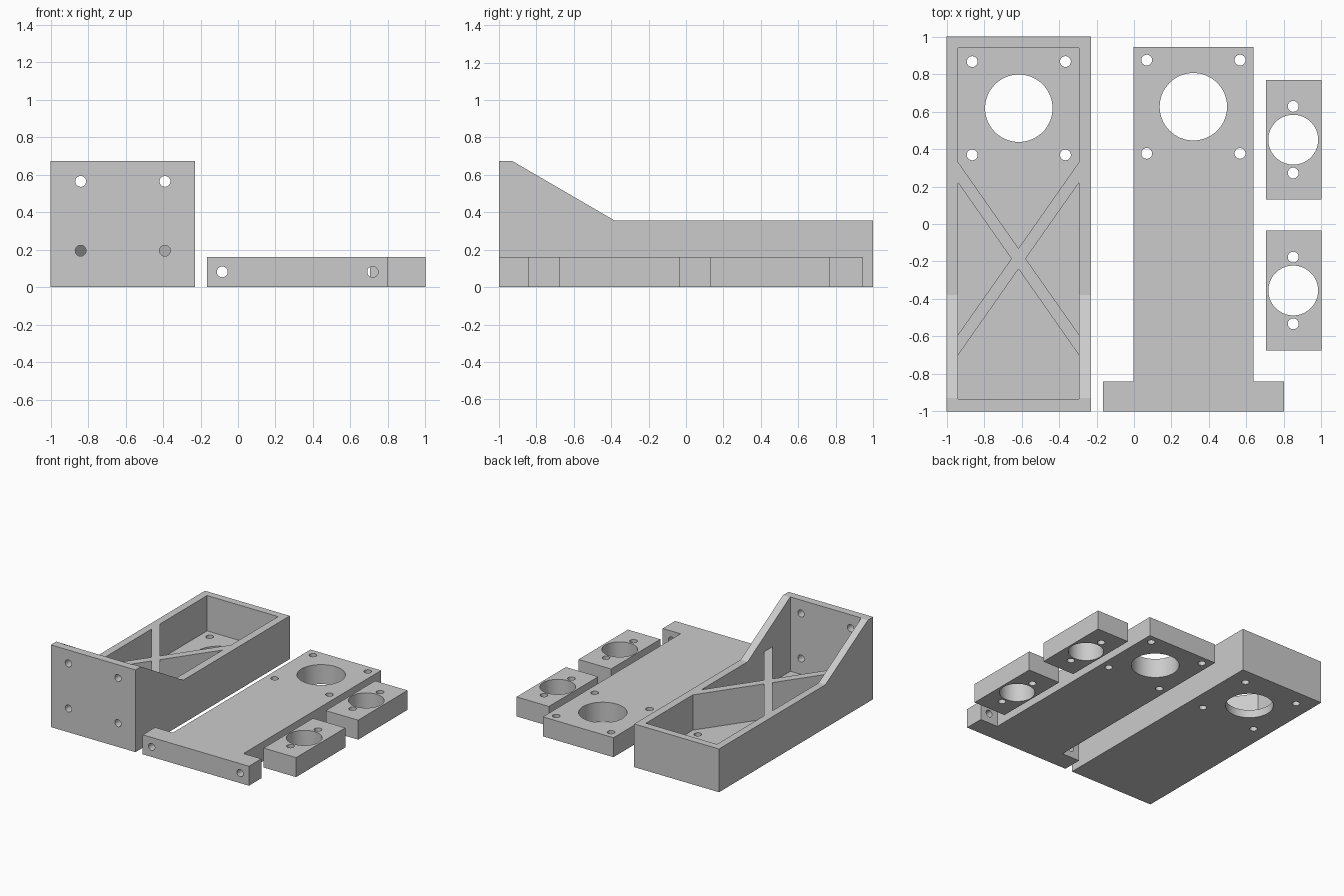
import bpy, bmesh, math
from mathutils import Matrix, Vector

cube = bpy.data.objects.get("Cube")
if cube:
    bpy.data.objects.remove(cube, do_unlink=True)

grey = bpy.data.materials.new("plain grey")
grey.use_nodes = True
grey.diffuse_color = (0.6, 0.6, 0.6, 1)
grey.node_tree.nodes["Principled BSDF"].inputs["Base Color"].default_value = (0.6, 0.6, 0.6, 1)

BAR = 0.16      # height of the flat parts
WALL = 0.065    # tray wall and floor thickness
RIM = 0.355     # tray rim height
PIN = 0.029     # screw hole radius


def make_object(name, bm):
    bmesh.ops.recalc_face_normals(bm, faces=bm.faces)
    mesh = bpy.data.meshes.new(name)
    bm.to_mesh(mesh)
    bm.free()
    mesh.materials.append(grey)
    obj = bpy.data.objects.new(name, mesh)
    bpy.context.collection.objects.link(obj)
    return obj


def prism(name, outline, depth):
    """Extrude a closed outline of 3D points along depth."""
    bm = bmesh.new()
    face = bm.faces.new([bm.verts.new(p) for p in outline])
    moved = bmesh.ops.extrude_face_region(bm, geom=[face])["geom"]
    bmesh.ops.translate(bm, vec=depth,
                        verts=[v for v in moved if isinstance(v, bmesh.types.BMVert)])
    return make_object(name, bm)


def plan(name, points, low, high):
    return prism(name, [(x, y, low) for x, y in points], Vector((0, 0, high - low)))


def rectangle(x0, x1, y0, y1):
    return [(x0, y0), (x1, y0), (x1, y1), (x0, y1)]


def cut(obj, cutter):
    """Subtract the cutter for good and remove it."""
    mod = obj.modifiers.new("cut", 'BOOLEAN')
    mod.operation, mod.solver, mod.object = 'DIFFERENCE', 'EXACT', cutter
    bpy.context.view_layer.update()
    result = obj.evaluated_get(bpy.context.evaluated_depsgraph_get())
    mesh = bpy.data.meshes.new_from_object(result)
    obj.modifiers.clear()
    obj.data = mesh
    bpy.data.objects.remove(cutter, do_unlink=True)


def drill(obj, holes):
    """Each hole is (centre, radius, depth, axis)."""
    bm = bmesh.new()
    for centre, radius, depth, axis in holes:
        turn = Matrix.Rotation(math.pi / 2, 4, 'X') if axis == 'Y' else Matrix()
        bmesh.ops.create_cone(bm, cap_ends=True, segments=64 if radius > 0.1 else 32,
                              radius1=radius, radius2=radius, depth=depth,
                              matrix=Matrix.Translation(centre) @ turn)
    cut(obj, make_object("drill", bm))


def motor_holes(x, y):
    """Large bore with four screw holes around it."""
    holes = [((x, y, 0), 0.18, 0.5, 'Z')]
    for sx in (-1, 1):
        for sy in (-1, 1):
            holes.append(((x + sx * 0.249, y + sy * 0.249, 0), PIN, 0.5, 'Z'))
    return holes


# Tray with raised front plate
profile = [(-1, 0), (1, 0), (1, RIM), (-0.38, RIM), (-0.93, 0.675), (-1, 0.675)]
tray = prism("tray", [(-1, y, z) for y, z in profile], Vector((0.77, 0, 0)))
left, right = -0.939, -0.294
cut(tray, plan("cavity", rectangle(left, right, -0.935, 0.94), WALL, 1))
front_holes = [((x, -1, z), PIN, 0.3, 'Y') for x in (-0.84, -0.39) for z in (0.195, 0.565)]
drill(tray, motor_holes(-0.615, 0.618) + front_holes)

# Crossed bracing inside the tray
mid = (left + right) / 2
plan("cross_brace", [(left, 0.33), (left, 0.22), (mid - 0.038, -0.185),
                     (left, -0.59), (left, -0.70), (mid, -0.24),
                     (right, -0.70), (right, -0.59), (mid + 0.038, -0.185),
                     (right, 0.22), (right, 0.33), (mid, -0.13)], WALL, RIM)

# T-shaped mounting plate
plate = plan("mounting_plate", [(-0.165, -1), (0.8, -1), (0.8, -0.84), (0.638, -0.84),
                                (0.638, 0.945), (-0.003, 0.945), (-0.003, -0.84),
                                (-0.165, -0.84)], 0, BAR)
drill(plate, motor_holes(0.317, 0.626) +
      [((x, -0.92, 0.082), PIN, 0.4, 'Y') for x in (-0.084, 0.719)])

# Two spacer blocks
for name, y in (("back_spacer", 0.45), ("front_spacer", -0.355)):
    block = plan(name, rectangle(0.706, 1, y - 0.32, y + 0.32), 0, BAR)
    drill(block, [((0.85, y, 0), 0.133, 0.5, 'Z')] +
          [((0.85, y + s * 0.178, 0), PIN, 0.5, 'Z') for s in (-1, 1)])

# Smooth bores, sharp edges elsewhere
bpy.ops.object.select_all(action='DESELECT')
for obj in bpy.context.collection.objects:
    if obj.type == 'MESH':
        obj.select_set(True)
        bpy.context.view_layer.objects.active = obj
bpy.ops.object.shade_smooth_by_angle(angle=math.radians(30))
